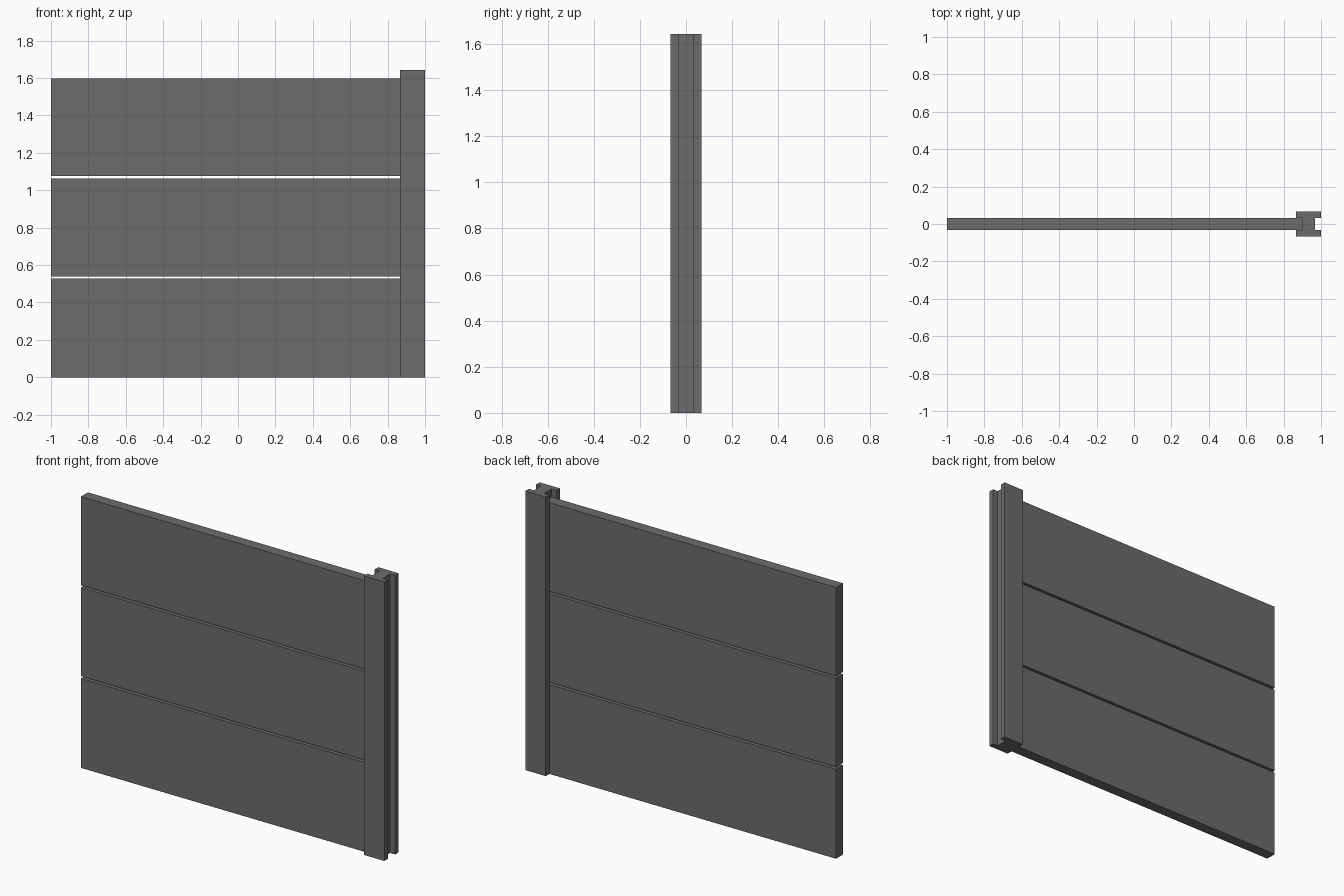
import bpy
import bmesh

if "Cube" in bpy.data.objects:
    bpy.data.objects.remove(bpy.data.objects["Cube"])

concrete = bpy.data.materials.new("dark_grey_concrete")
concrete.diffuse_color = (0.15, 0.15, 0.153, 1.0)
concrete.use_nodes = True
concrete.node_tree.nodes["Principled BSDF"].inputs["Base Color"].default_value = concrete.diffuse_color


def extrude_profile(name, points, z0, z1):
    """Closed xy outline raised from z0 to z1."""
    mesh = bpy.data.meshes.new(name)
    bm = bmesh.new()
    face = bm.faces.new([bm.verts.new((x, y, z0)) for x, y in points])
    top = bmesh.ops.extrude_face_region(bm, geom=[face])["geom"]
    verts = [g for g in top if isinstance(g, bmesh.types.BMVert)]
    bmesh.ops.translate(bm, verts=verts, vec=(0, 0, z1 - z0))
    bmesh.ops.recalc_face_normals(bm, faces=bm.faces[:])
    bm.to_mesh(mesh)
    bm.free()
    mesh.materials.append(concrete)
    obj = bpy.data.objects.new(name, mesh)
    bpy.context.collection.objects.link(obj)
    return obj


# H-section post with a slot on each side
X0, X1, WEB0, WEB1 = 0.867, 1.0, 0.9, 0.967
HALF, SLOT = 0.0665, 0.0333
half_outline = [(X0, HALF), (X0, SLOT), (WEB0, SLOT)]
other_half = [(WEB1, SLOT), (X1, SLOT), (X1, HALF)]
outline = (half_outline + [(x, -y) for x, y in reversed(half_outline)]
           + [(x, -y) for x, y in reversed(other_half)] + other_half)
extrude_profile("post", outline, 0.0, 1.643)

# Three stacked panels, seated in the inner slot of the post
T = 0.0325
panel = [(-1.0, -T), (WEB0, -T), (WEB0, T), (-1.0, T)]
for i, (z0, z1) in enumerate([(0.0, 0.527), (0.54, 1.062), (1.075, 1.597)]):
    extrude_profile(f"panel_{i + 1}", panel, z0, z1)
